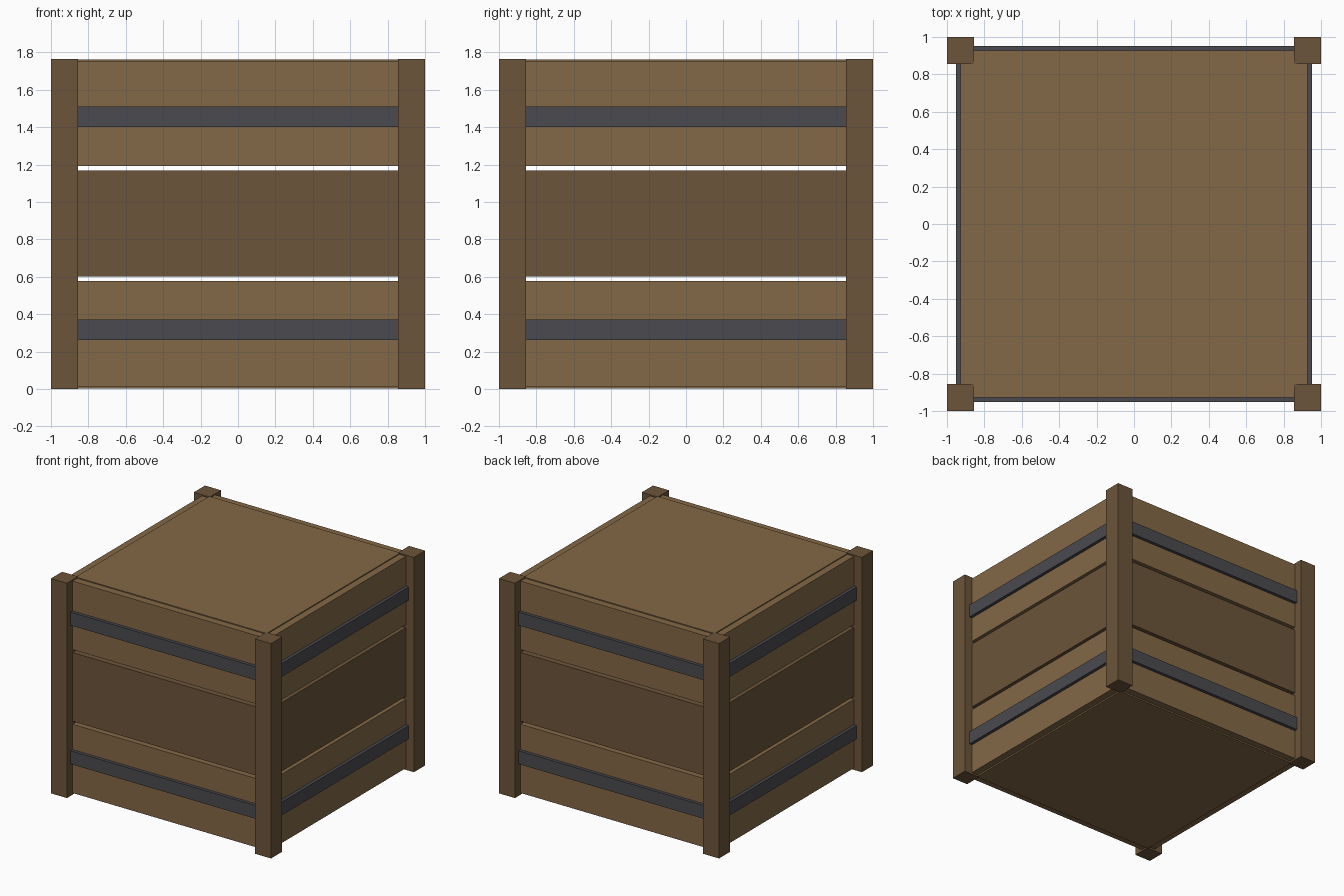
import bpy
from mathutils import Matrix
from math import radians

if "Cube" in bpy.data.objects:
    bpy.data.objects.remove(bpy.data.objects["Cube"])


def material(name, rgb):
    m = bpy.data.materials.new(name)
    m.diffuse_color = (*rgb, 1)
    m.use_nodes = True
    m.node_tree.nodes["Principled BSDF"].inputs["Base Color"].default_value = m.diffuse_color
    return m


LIGHT = material("light_wood", (0.23, 0.14, 0.063))
DARK = material("dark_wood", (0.15, 0.09, 0.042))
METAL = material("dark_metal", (0.07, 0.07, 0.08))


def box(name, lo, hi, mat, turn=0):
    """Axis-aligned box between two corners, turned about the z axis."""
    bpy.ops.mesh.primitive_cube_add(size=1)
    ob = bpy.context.object
    ob.name = name
    size = [b - a for a, b in zip(lo, hi)]
    mid = [(a + b) / 2 for a, b in zip(lo, hi)]
    ob.data.transform(Matrix.Rotation(radians(turn), 4, 'Z')
                      @ Matrix.Translation(mid)
                      @ Matrix.Diagonal((*size, 1)))
    ob.data.materials.append(mat)
    return ob


HEIGHT = 1.765
INNER = 0.855   # inner face of the posts
PLANKS = [("lower", 0.014, 0.579, LIGHT),
          ("middle", 0.603, 1.168, DARK),
          ("upper", 1.192, 1.755, LIGHT)]
STRAPS = [("lower", 0.262, 0.371), ("upper", 1.401, 1.51)]

# Four identical sides, each with its corner post
for i, side in enumerate(("front", "right", "back", "left")):
    turn = 90 * i
    box(f"{side}_post", (-1, -1, 0), (-INNER, -INNER, HEIGHT), DARK, turn)
    for name, z0, z1, mat in PLANKS:
        box(f"{side}_{name}_plank", (-INNER, -0.927, z0), (INNER, -0.868, z1), mat, turn)
    for name, z0, z1 in STRAPS:
        box(f"{side}_{name}_strap", (-INNER, -0.953, z0), (INNER, -0.927, z1), METAL, turn)

# Lid and floor panels, standing just proud of the planks
box("lid", (-0.868, -0.868, HEIGHT - 0.062), (0.868, 0.868, HEIGHT - 0.002), LIGHT)
box("floor", (-0.868, -0.868, 0.002), (0.868, 0.868, 0.062), LIGHT)
